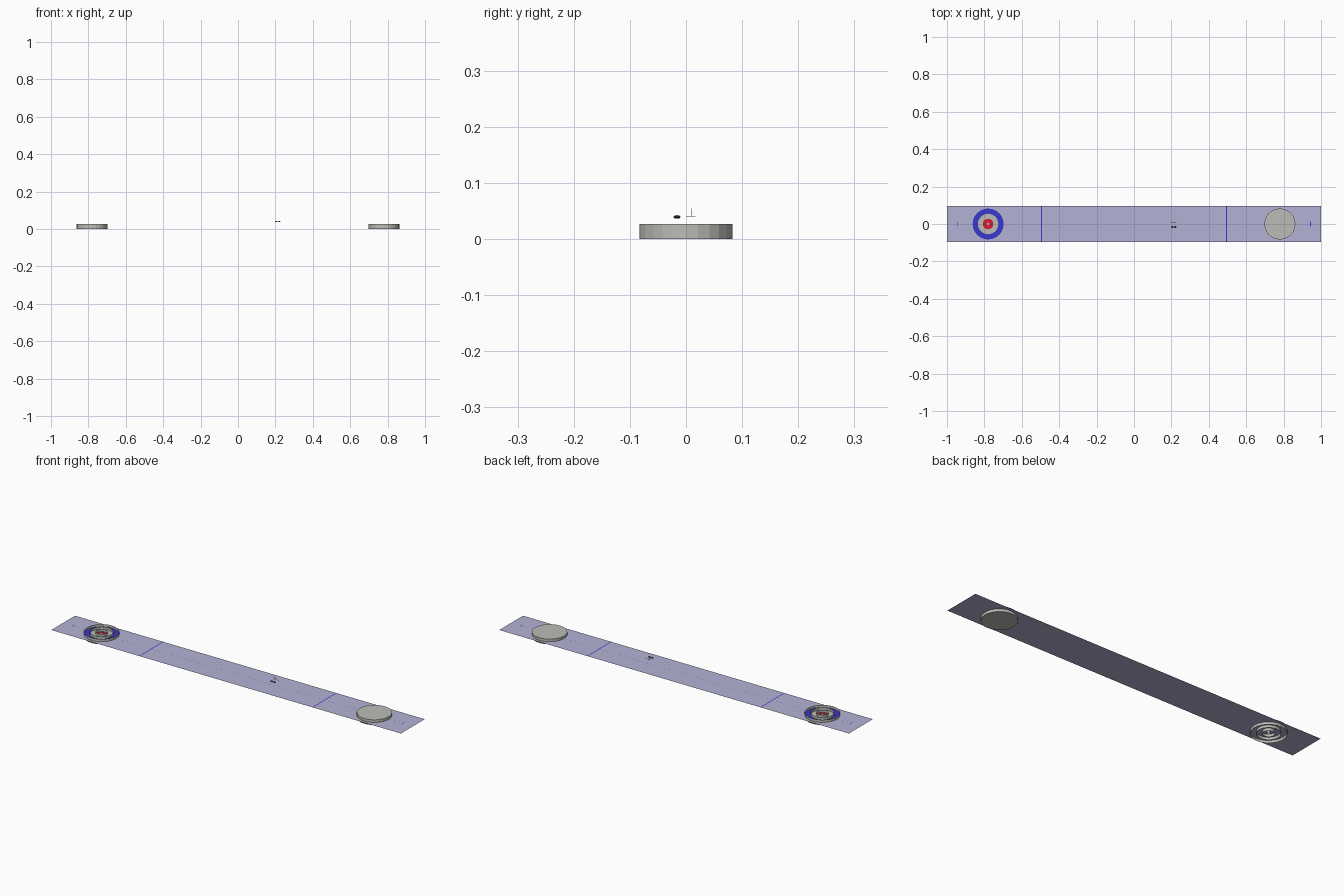
import bpy, bmesh, math
from mathutils import Matrix

old = bpy.data.objects.get("Cube")
if old:
    bpy.data.objects.remove(old, do_unlink=True)


def material(name, r, g, b):
    m = bpy.data.materials.new(name)
    m.use_nodes = True
    m.diffuse_color = (r, g, b, 1)
    m.node_tree.nodes["Principled BSDF"].inputs["Base Color"].default_value = (r, g, b, 1)
    return m


ICE = material("pale lavender ice", 0.45, 0.45, 0.66)
GREY = material("light grey", 0.50, 0.50, 0.47)
BLUE = material("marking blue", 0.04, 0.04, 0.62)
RED = material("marking red", 0.70, 0.01, 0.04)
DARK = material("dark granite", 0.05, 0.05, 0.07)

ICE_Z = 0.0135      # height of the ice surface
WALL = 0.027        # height of the house walls
MARK_Z = ICE_Z + 0.0006
SIDES = 24
TEE = 0.78


def finish(name, bm, mat):
    mesh = bpy.data.meshes.new(name)
    bm.to_mesh(mesh)
    bm.free()
    mesh.materials.append(mat)
    obj = bpy.data.objects.new(name, mesh)
    bpy.context.scene.collection.objects.link(obj)
    return obj


def plate(name, x, y, z, w, d, mat):
    """Flat rectangle facing up."""
    bm = bmesh.new()
    bmesh.ops.create_grid(bm, x_segments=1, y_segments=1, size=0.5,
                          matrix=Matrix.Translation((x, y, z)) @ Matrix.Diagonal((w, d, 1, 1)))
    return finish(name, bm, mat)


def lathe(name, x, y, profile, mat, closed=False):
    """Revolve (radius, z) points about a vertical axis at x, y."""
    bm = bmesh.new()
    rings = []
    for r, z in profile:
        rings.append([bm.verts.new((x + r * math.cos(math.tau * i / SIDES),
                                    y + r * math.sin(math.tau * i / SIDES), z))
                      for i in range(SIDES)])
    for a, b in zip(rings, rings[1:]):
        for i in range(SIDES):
            j = (i + 1) % SIDES
            bm.faces.new((a[i], a[j], b[j], b[i]))
    if closed:
        bm.faces.new(rings[0][::-1])
        bm.faces.new(rings[-1])
    return finish(name, bm, mat)


def box(name, x, y, z, w, d, h, mat):
    bm = bmesh.new()
    bmesh.ops.create_cube(bm, size=1, matrix=Matrix.Translation((x, y, z))
                          @ Matrix.Diagonal((w, d, h, 1)))
    return finish(name, bm, mat)


# Ice sheet
plate("ice_sheet", 0, 0, ICE_Z, 2, 0.194, ICE)

# Line markings
plate("centre_line", 0, 0, MARK_Z - 0.0002, 1.88, 0.0007, BLUE)
for side, s in (("left", 1), ("right", -1)):
    plate(side + "_hog_line", s * 0.495, 0, MARK_Z, 0.0045, 0.194, BLUE)
    plate(side + "_hack_line", s * 0.943, 0, MARK_Z, 0.004, 0.026, BLUE)
    plate(side + "_tee_line", s * TEE, 0, MARK_Z - 0.0002, 0.0007, 0.194, BLUE)

# Open house: coloured bands between thin standing walls
radii = (0.083, 0.055, 0.028, 0.007)
bands = (("outer", BLUE), ("middle", GREY), ("inner", RED))
for (label, mat), outer, inner in zip(bands, radii, radii[1:]):
    lathe(label + "_band", -TEE, 0, [(outer, MARK_Z), (inner, MARK_Z)], mat)
lathe("button", -TEE, 0, [(0.007, MARK_Z - 0.0001), (0.0068, MARK_Z)], GREY, closed=True)
for label, r in zip(("outer", "middle", "inner", "button"), radii):
    lathe(label + "_wall", -TEE, 0, [(r, 0), (r, WALL)], GREY)

# Covered house: plain closed disc
lathe("covered_house", TEE, 0, [(radii[0], 0), (radii[0], WALL)], GREY, closed=True)

# Two small stones with coloured handles
for label, x, mat in (("first", 0.204, BLUE), ("second", 0.220, RED)):
    lathe(label + "_stone", x, -0.016,
          [(0.004, 0.037), (0.0062, 0.0385), (0.0062, 0.0405), (0.004, 0.042)],
          DARK, closed=True)
    box(label + "_stone_handle", x, -0.016, 0.0425, 0.006, 0.002, 0.0015, mat)

# Thin crossed bars with an upright
box("long_bar", 0.213, 0.009, 0.041, 0.030, 0.001, 0.001, GREY)
box("cross_bar", 0.204, 0.0085, 0.041, 0.001, 0.017, 0.001, GREY)
box("upright_bar", 0.204, 0.009, 0.048, 0.001, 0.001, 0.014, GREY)
